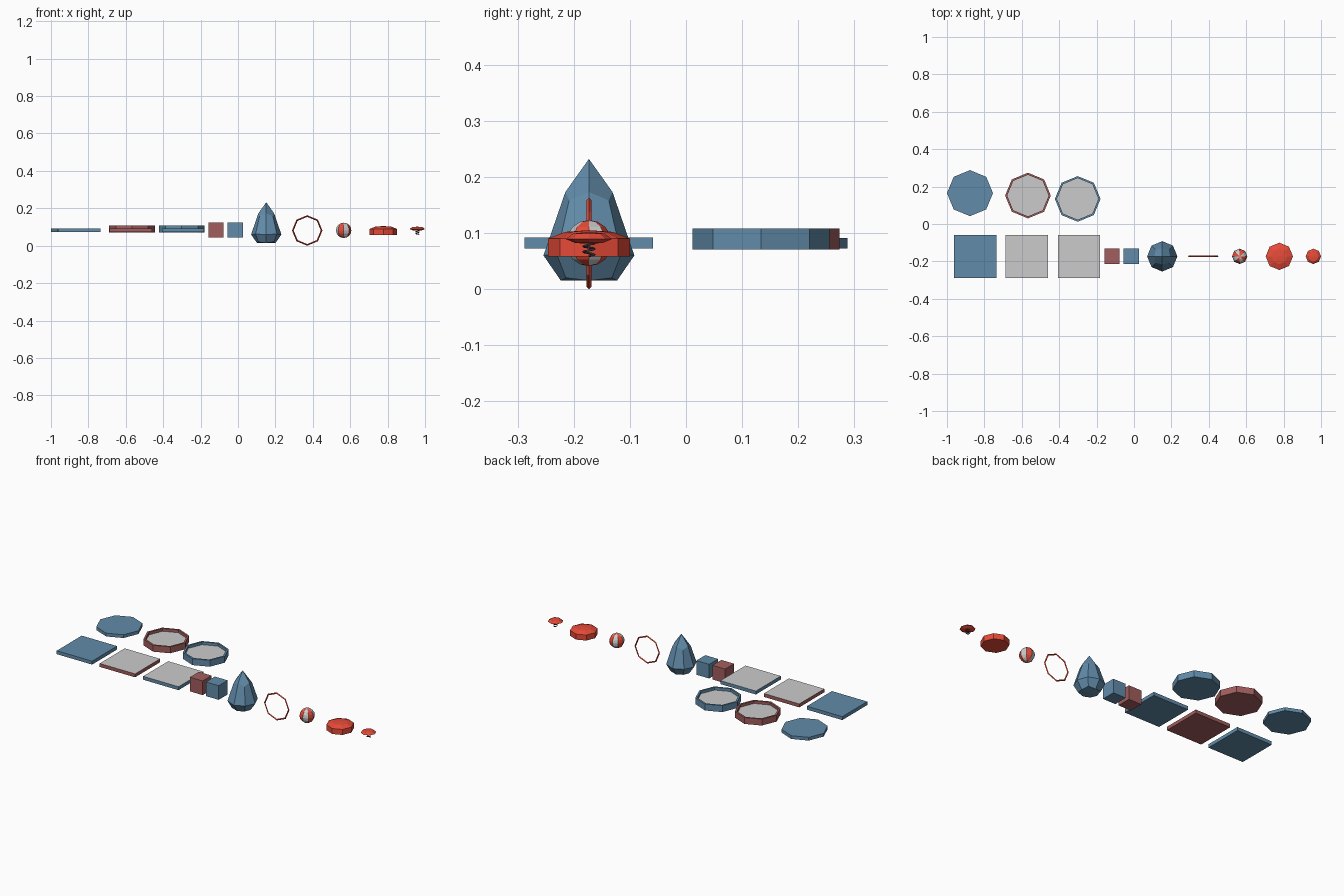
import bpy, bmesh, math
from mathutils import Vector

if "Cube" in bpy.data.objects:
    bpy.data.objects.remove(bpy.data.objects["Cube"])

ROW_Y = -0.173   # front row
MID_Z = 0.082    # shared mid height


def mat(name, rgb):
    m = bpy.data.materials.new(name)
    m.diffuse_color = (*rgb, 1)
    m.use_nodes = True
    m.node_tree.nodes["Principled BSDF"].inputs["Base Color"].default_value = m.diffuse_color
    return m


BLUE = mat("slate_blue", (0.12, 0.26, 0.40))
MAROON = mat("maroon", (0.36, 0.11, 0.11))
RED = mat("red", (0.80, 0.07, 0.04))
DARK = mat("dark", (0.04, 0.05, 0.06))
GREY = mat("grey", (0.8, 0.8, 0.8))


def finish(name, bm, mats, loc):
    bmesh.ops.recalc_face_normals(bm, faces=bm.faces)
    me = bpy.data.meshes.new(name)
    bm.to_mesh(me)
    bm.free()
    for m in mats:
        me.materials.append(m)
    ob = bpy.data.objects.new(name, me)
    ob.location = loc
    bpy.context.collection.objects.link(ob)
    return ob


def lathe(name, profile, mats, loc, grey_from=None, stripes=False, n=8):
    """Revolve (radius, z) points; bands from grey_from on use the second material."""
    bm = bmesh.new()
    rings = []
    for r, z in profile:
        if r == 0:
            rings.append([bm.verts.new((0, 0, z))] * n)
        else:
            rings.append([bm.verts.new((r * math.cos(math.tau * i / n),
                                        r * math.sin(math.tau * i / n), z)) for i in range(n)])
    for k in range(len(rings) - 1):
        a, b = rings[k], rings[k + 1]
        for i in range(n):
            j = (i + 1) % n
            vs = list(dict.fromkeys([a[i], a[j], b[j], b[i]]))
            f = bm.faces.new(vs)
            if stripes:
                f.material_index = (i + 1) % 2
            elif grey_from is not None and k >= grey_from:
                f.material_index = 1
    return finish(name, bm, mats, loc)


def box(name, size, mats, loc):
    """Box whose top face takes the last material."""
    bm = bmesh.new()
    bmesh.ops.create_cube(bm, size=1)
    bmesh.ops.scale(bm, vec=size, verts=bm.verts)
    for f in bm.faces:
        if f.calc_center_median().z > size[2] * 0.49:
            f.material_index = len(mats) - 1
    return finish(name, bm, mats, loc)


# Square mats
for name, x, mats in (("square_mat_plain", -0.849, [BLUE]),
                      ("square_mat_maroon", -0.573, [MAROON, GREY]),
                      ("square_mat_blue", -0.294, [BLUE, GREY])):
    box(name, (0.227, 0.229, 0.02), mats, (x, ROW_Y, MID_Z))

# Round mat and two rimmed trays
lathe("round_mat", [(0, 0.072), (0.123, 0.072), (0.123, 0.091), (0, 0.091)],
      [BLUE], (-0.877, 0.165, 0))
tray = [(0, 0.071), (0.122, 0.071), (0.122, 0.108), (0.111, 0.108), (0.111, 0.092), (0, 0.092)]
lathe("tray_maroon", tray, [MAROON, GREY], (-0.567, 0.152, 0), grey_from=4)
lathe("tray_blue", tray, [BLUE, GREY], (-0.301, 0.134, 0), grey_from=4)

# Toy blocks
for name, x, m in (("block_maroon", -0.118, MAROON), ("block_blue", -0.015, BLUE)):
    box(name, (0.082, 0.082, 0.082), [m], (x, ROW_Y, MID_Z + 0.002))

# Teardrop bag: once-subdivided cube reshaped layer by layer
bm = bmesh.new()
bmesh.ops.create_cube(bm, size=2)
bmesh.ops.subdivide_edges(bm, edges=bm.edges[:], cuts=1, use_grid_fill=True)
# layer: (axis radius, axis z, corner radius, corner z, centre z)
layers = {-1: (0.050, 0.015, 0.058, 0.020, 0.015),
          0: (0.081, 0.060, 0.081, 0.062, 0),
          1: (0.042, 0.173, 0.050, 0.158, 0.232)}
for v in bm.verts:
    ra, za, rc, zc, z0 = layers[round(v.co.z)]
    d = Vector((round(v.co.x), round(v.co.y), 0))
    if d.length < 0.5:
        v.co = (0, 0, z0)
    else:
        corner = d.length > 1.2
        d.normalize()
        v.co = d * (rc if corner else ra) + Vector((0, 0, zc if corner else za))
finish("teardrop_bag", bm, [BLUE], (0.151, ROW_Y, 0))

# Standing hoop
bpy.ops.mesh.primitive_torus_add(major_segments=8, minor_segments=4, major_radius=0.077,
                                 minor_radius=0.0045, location=(0.370, ROW_Y, 0.0815),
                                 rotation=(math.pi / 2, 0, 0))
hoop = bpy.context.object
hoop.name = "hoop"
hoop.data.materials.append(RED)

# Striped ball
R = 0.041
ball = [(0 if k in (0, 8) else R * math.sin(math.pi * k / 8), -R * math.cos(math.pi * k / 8))
        for k in range(9)]
lathe("striped_ball", ball, [RED, GREY], (0.565, ROW_Y, MID_Z), stripes=True)

# Domed cushion
lathe("cushion", [(0, 0.058), (0.073, 0.058), (0.073, 0.090), (0.042, 0.102), (0, 0.105)],
      [RED], (0.777, ROW_Y, 0))

# Spring toy: cap and coil
lathe("spring_cap", [(0, 0.081), (0.024, 0.082), (0.041, 0.089), (0.028, 0.099), (0, 0.102)],
      [RED], (0.959, ROW_Y, 0))
cu = bpy.data.curves.new("spring_coil", 'CURVE')
cu.dimensions = '3D'
cu.bevel_depth = 0.002
cu.bevel_resolution = 0
cu.use_fill_caps = True
sp = cu.splines.new('POLY')
N = 20
sp.points.add(N)
for i, p in enumerate(sp.points):
    a = math.tau * 2.5 * i / N
    p.co = (0.010 * math.cos(a), 0.010 * math.sin(a), 0.059 + 0.025 * i / N, 1)
cu.materials.append(DARK)
coil = bpy.data.objects.new("spring_coil", cu)
coil.location = (0.959, ROW_Y, 0)
bpy.context.collection.objects.link(coil)
